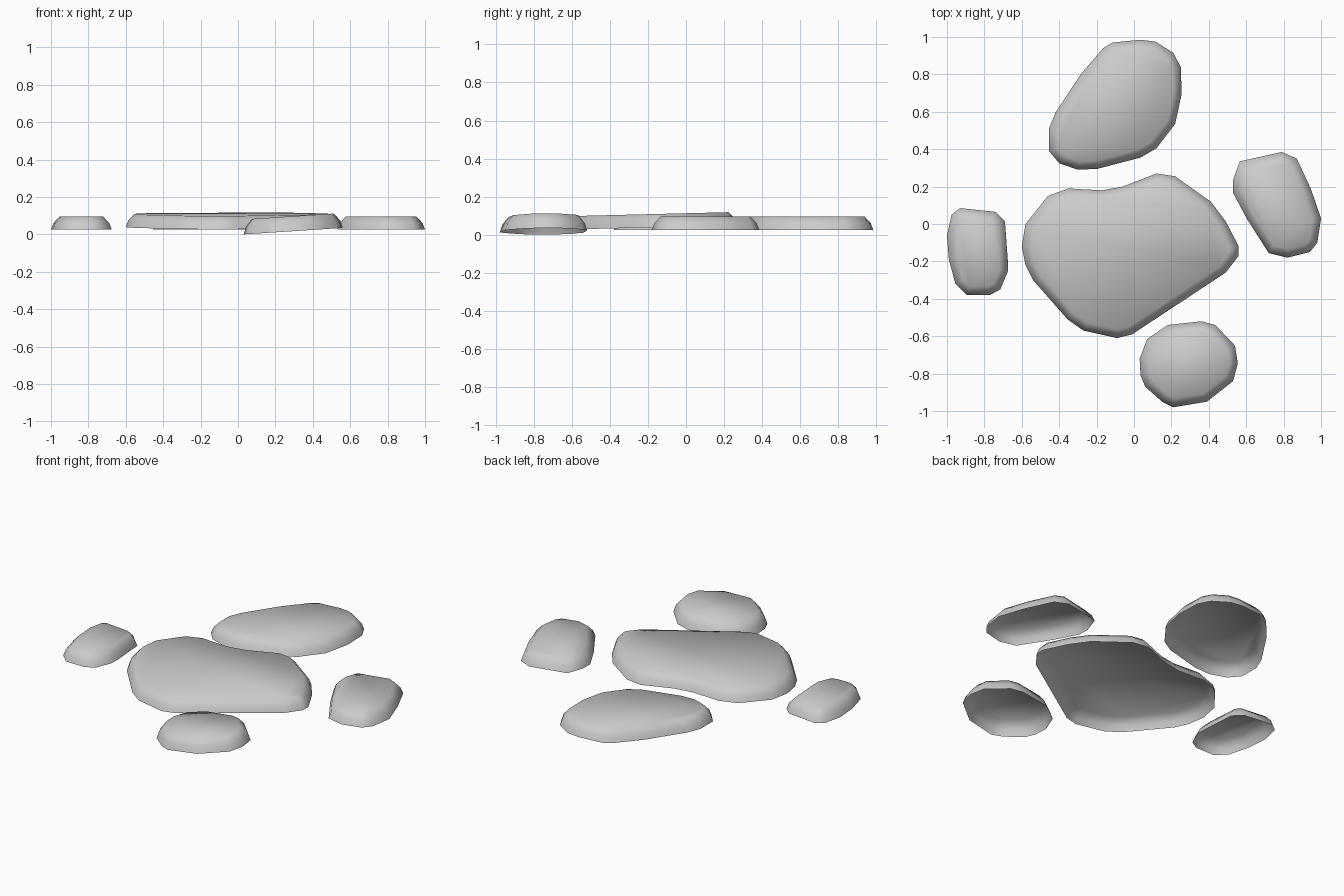
import bpy, bmesh, math
from mathutils import Vector

if "Cube" in bpy.data.objects:
    bpy.data.objects.remove(bpy.data.objects["Cube"])


def inset(points, d):
    """Move a clockwise or counter-clockwise outline inward by d."""
    pts = [Vector(p) for p in points]
    n = len(pts)
    area = sum(pts[i].x * pts[(i + 1) % n].y - pts[(i + 1) % n].x * pts[i].y for i in range(n))
    side = 1 if area > 0 else -1
    out = []
    for i, p in enumerate(pts):
        a = (p - pts[i - 1]).normalized()
        b = (pts[(i + 1) % n] - p).normalized()
        na, nb = Vector((-a.y, a.x)) * side, Vector((-b.y, b.x)) * side
        out.append(p + (na + nb) * d / (1 + na.dot(nb)))
    return out


def stone(name, outline, base=0.025, height=0.07, slope=(0, 0), pivot=(0, 0)):
    """Open-bottomed slab with rounded rim; slope tilts it about the pivot."""
    bm = bmesh.new()
    rings = []
    for d, h in ((0, 0), (0.013, 0.5), (0.045, 1)):
        ring = []
        for p in inset(outline, d):
            tilt = slope[0] * (p.x - pivot[0]) + slope[1] * (p.y - pivot[1])
            ring.append(bm.verts.new((p.x, p.y, base + h * height + tilt)))
        rings.append(ring)
    n = len(outline)
    for low, high in zip(rings, rings[1:]):
        for i in range(n):
            j = (i + 1) % n
            bm.faces.new((low[i], high[i], high[j], low[j]))
    top = bm.faces.new(rings[-1])
    bmesh.ops.recalc_face_normals(bm, faces=bm.faces)
    top.normal_update()
    if top.normal.z < 0:
        bmesh.ops.reverse_faces(bm, faces=bm.faces)
    mesh = bpy.data.meshes.new(name)
    bm.to_mesh(mesh)
    bm.free()
    obj = bpy.data.objects.new(name, mesh)
    bpy.context.collection.objects.link(obj)
    bpy.ops.object.select_all(action='DESELECT')
    bpy.context.view_layer.objects.active = obj
    obj.select_set(True)
    bpy.ops.object.shade_smooth_by_angle(angle=math.radians(60))


# Large middle stone, rising slightly to the back
stone("centre_stone", [
    (-.60, -.12), (-.58, 0), (-.46, .15), (-.35, .19), (-.17, .18), (-.06, .20), (.12, .27),
    (.22, .255), (.41, .12), (.49, .015), (.56, -.12), (.56, -.17), (.49, -.26), (-.01, -.59),
    (-.09, -.61), (-.27, -.57), (-.355, -.51), (-.54, -.30), (-.58, -.22)],
    base=0.039, slope=(0, 0.025), pivot=(0, -.12))

# Long back stone
stone("back_stone", [
    (-.455, .51), (-.42, .595), (-.285, .80), (-.165, .94), (-.115, .97), (.035, .985),
    (.115, .975), (.21, .915), (.25, .84), (.255, .695), (.22, .535), (.12, .405),
    (.035, .355), (-.195, .295), (-.30, .29), (-.40, .325), (-.455, .39)])

# Right stone
stone("right_stone", [
    (.53, .235), (.565, .335), (.79, .385), (.87, .35), (.945, .19), (1, .03),
    (.98, -.10), (.94, -.15), (.82, -.18), (.72, -.155), (.605, .025), (.53, .165)])

# Left stone
stone("left_stone", [
    (-1, -.06), (-.975, .05), (-.93, .085), (-.74, .065), (-.69, .015), (-.675, -.19),
    (-.675, -.255), (-.715, -.35), (-.77, -.38), (-.895, -.38), (-.955, -.32), (-.99, -.19)])

# Front stone, tilted up to the right
stone("front_stone", [
    (.03, -.72), (.07, -.615), (.18, -.54), (.36, -.52), (.435, -.54), (.54, -.65),
    (.555, -.745), (.53, -.84), (.39, -.95), (.21, -.98), (.15, -.95), (.06, -.87), (.035, -.81)],
    base=0.0, height=0.08, slope=(0.065, 0), pivot=(.03, -.75))
